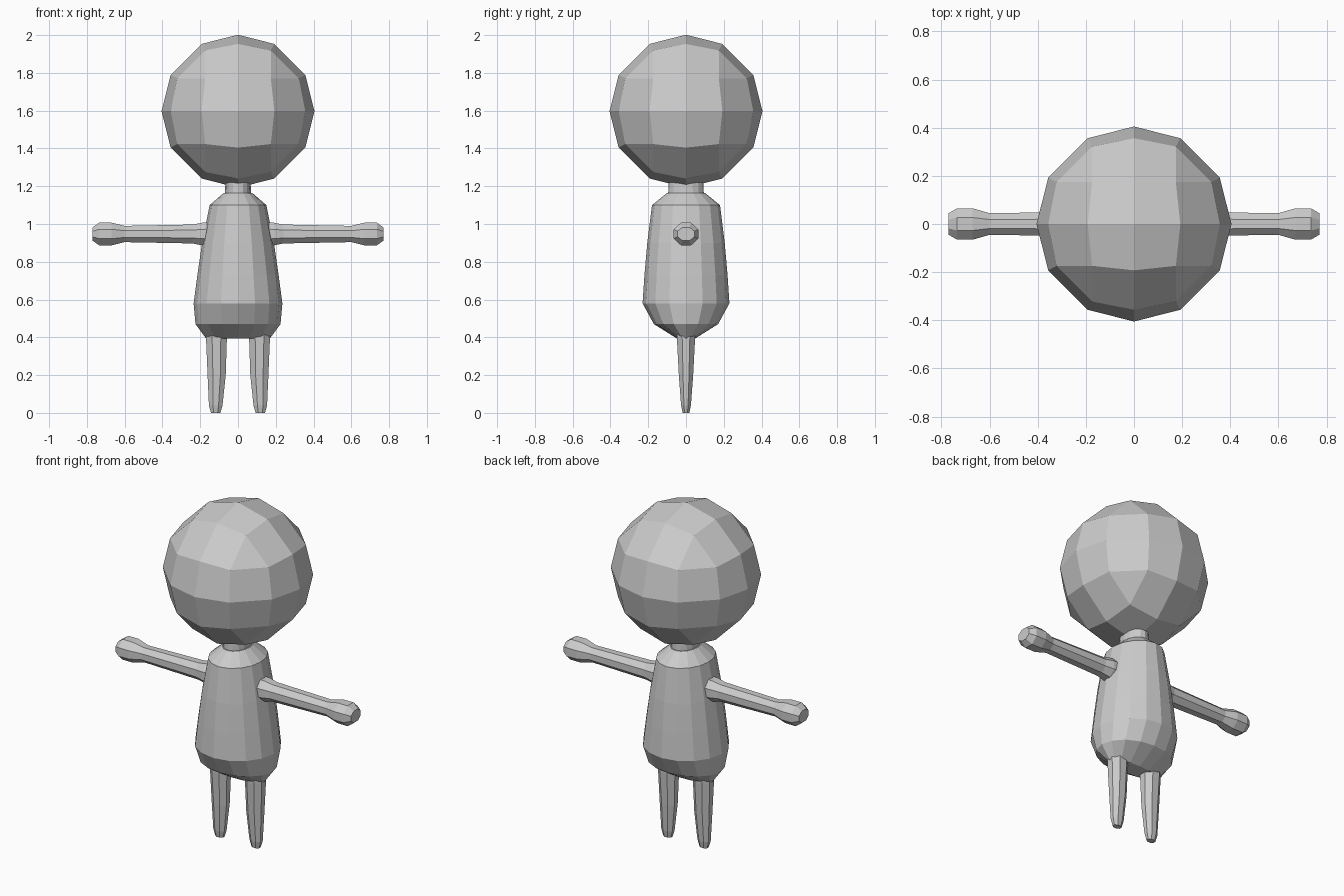
import bpy, bmesh, math
from mathutils import Vector

if "Cube" in bpy.data.objects:
    bpy.data.objects.remove(bpy.data.objects["Cube"])

grey = bpy.data.materials.new("light_grey")
grey.diffuse_color = (0.6, 0.6, 0.6, 1)
grey.use_nodes = True
grey.node_tree.nodes["Principled BSDF"].inputs["Base Color"].default_value = grey.diffuse_color


def finish(bm, name):
    bmesh.ops.recalc_face_normals(bm, faces=bm.faces)
    mesh = bpy.data.meshes.new(name)
    bm.to_mesh(mesh)
    bm.free()
    mesh.materials.append(grey)
    obj = bpy.data.objects.new(name, mesh)
    bpy.context.collection.objects.link(obj)
    return obj


def loft(name, rings, sides, axis="z", turn=0.0, grow=1.0):
    """Rings are (centre, half_a, half_b); axis 'z' lofts upward, 'x' sideways."""
    bm = bmesh.new()
    loops = []
    for centre, a, b in rings:
        loop = []
        for i in range(sides):
            t = 2 * math.pi * i / sides + turn
            u, v = a * grow * math.cos(t), b * grow * math.sin(t)
            offset = Vector((u, v, 0)) if axis == "z" else Vector((0, u, v))
            loop.append(bm.verts.new(Vector(centre) + offset))
        loops.append(loop)
    for low, high in zip(loops, loops[1:]):
        for i in range(sides):
            j = (i + 1) % sides
            bm.faces.new((low[i], low[j], high[j], high[i]))
    bm.faces.new(loops[0])
    bm.faces.new(loops[-1])
    return finish(bm, name)


# Head: bevelled cube, large faces split in four, pushed out to a ball
bm = bmesh.new()
bmesh.ops.create_cube(bm, size=2)
bmesh.ops.bevel(bm, geom=bm.edges[:], offset=0.46, segments=1,
                affect='EDGES', offset_type='OFFSET')
long_edges = [e for e in bm.edges if e.calc_length() > 0.8]
bmesh.ops.subdivide_edges(bm, edges=long_edges, cuts=1, use_grid_fill=True)
for v in bm.verts:
    v.co = v.co.normalized() * 0.405 + Vector((0, 0, 1.597))
finish(bm, "head")

# Torso, narrowing to the hips below and the shoulders above
loft("torso", [((0, 0, 0.395), 0.17, 0.05), ((0, 0, 0.47), 0.225, 0.17),
               ((0, 0, 0.58), 0.235, 0.23), ((0, 0, 0.73), 0.215, 0.22),
               ((0, 0, 0.90), 0.19, 0.205), ((0, 0, 1.10), 0.15, 0.18),
               ((0, 0, 1.165), 0.075, 0.10)], 16)

# Neck
loft("neck", [((0, 0, 1.15), 0.07, 0.095), ((0, 0, 1.25), 0.065, 0.09)], 16)

# Limbs, eight-sided with flat sides on the axes
FLAT = dict(sides=8, turn=math.pi / 8, grow=1 / math.cos(math.pi / 8))
for s, side in ((1, "right"), (-1, "left")):
    # Arm with a rounded hand at the end
    arm = [(0.10, 0.06, 0.065), (0.19, 0.06, 0.06), (0.24, 0.05, 0.05),
           (0.60, 0.045, 0.043), (0.67, 0.065, 0.06), (0.735, 0.065, 0.06),
           (0.77, 0.045, 0.035)]
    loft(side + "_arm", [((s * x, 0, 0.947), y, z) for x, y, z in arm],
         axis="x", **FLAT)
    # Leg tapering to a small foot
    leg = [(0.0, 0.118, 0.025, 0.018), (0.04, 0.118, 0.036, 0.026),
           (0.20, 0.113, 0.048, 0.038), (0.39, 0.114, 0.055, 0.048),
           (0.47, 0.114, 0.055, 0.05)]
    loft(side + "_leg", [((s * x, 0, z), a, b) for z, x, a, b in leg], **FLAT)
